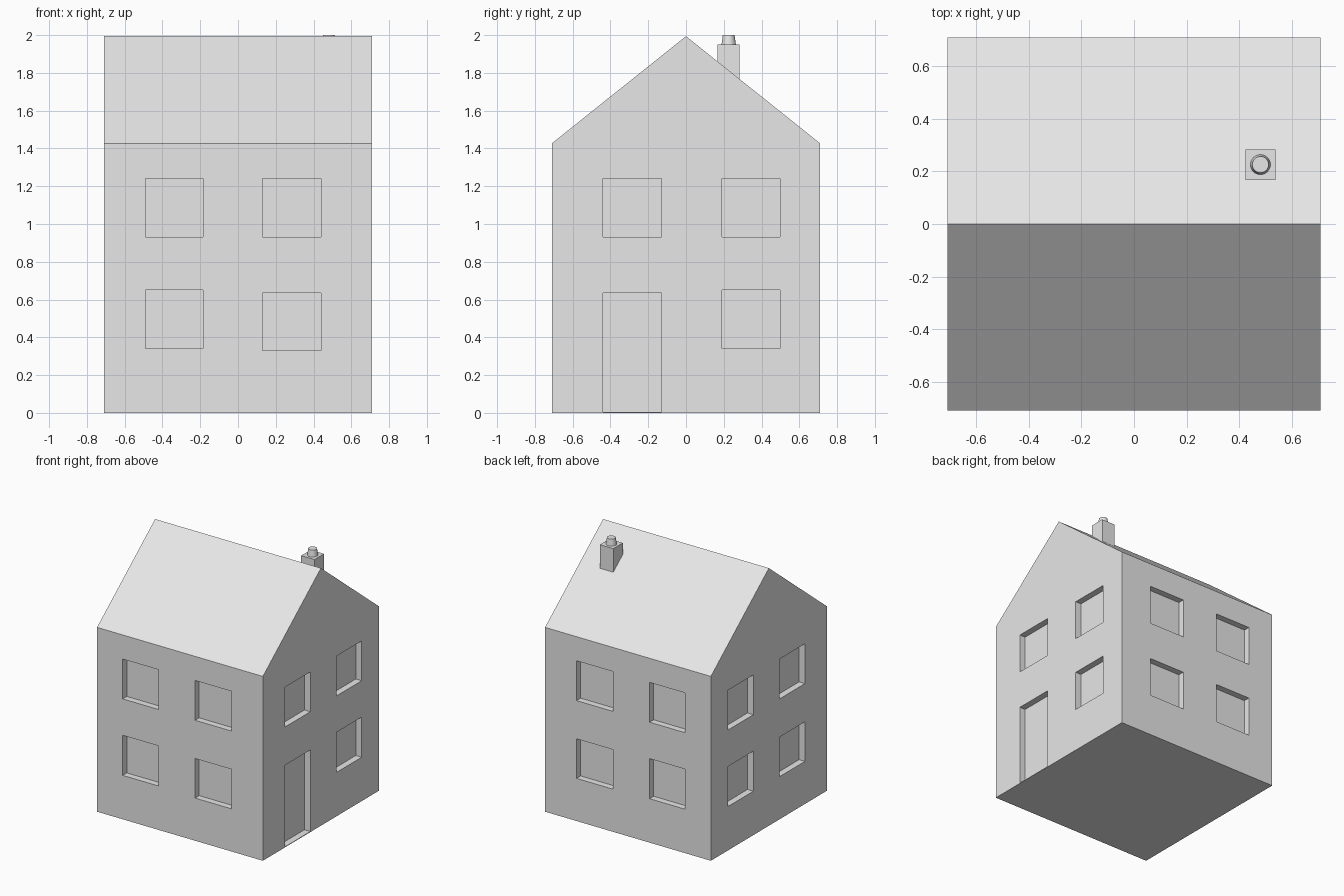
import bpy, bmesh
from mathutils import Matrix

cube = bpy.data.objects.get("Cube")
if cube:
    bpy.data.objects.remove(cube, do_unlink=True)

HALF, EAVE, RIDGE, DEPTH = 0.71, 1.427, 1.994, 0.05

plaster = bpy.data.materials.new("light_grey")
plaster.use_nodes = True
grey = (0.8, 0.8, 0.8, 1)
plaster.diffuse_color = grey
plaster.node_tree.nodes["Principled BSDF"].inputs["Base Color"].default_value = grey


def make_object(name, bm):
    bmesh.ops.recalc_face_normals(bm, faces=bm.faces)
    mesh = bpy.data.meshes.new(name)
    bm.to_mesh(mesh)
    bm.free()
    mesh.materials.append(plaster)
    obj = bpy.data.objects.new(name, mesh)
    bpy.context.scene.collection.objects.link(obj)
    return obj


def add_box(bm, low, high):
    size = [b - a for a, b in zip(low, high)]
    centre = [(a + b) / 2 for a, b in zip(low, high)]
    bmesh.ops.create_cube(bm, size=1, matrix=Matrix.Translation(centre) @ Matrix.Diagonal((*size, 1)))


# House body: gable profile extruded along x
bm = bmesh.new()
profile = [(-HALF, 0), (HALF, 0), (HALF, EAVE), (0, RIDGE), (-HALF, EAVE)]
gable = bm.faces.new([bm.verts.new((-HALF, y, z)) for y, z in profile])
ext = bmesh.ops.extrude_face_region(bm, geom=[gable])
bmesh.ops.translate(bm, vec=(2 * HALF, 0, 0),
                    verts=[v for v in ext["geom"] if isinstance(v, bmesh.types.BMVert)])
house = make_object("house_body", bm)

# Openings as (start, end, bottom, top) along each wall
upper, lower, low_door_side = (0.932, 1.24), (0.34, 0.65), (0.33, 0.636)
long_wall = [(-0.49, -0.185, *upper), (0.13, 0.44, *upper),
             (-0.49, -0.185, *lower), (0.13, 0.44, *low_door_side)]
gable_wall = [(-0.44, -0.13, *upper), (0.19, 0.498, *upper), (0.19, 0.498, *lower)]
window_below = (-0.44, -0.13, *low_door_side)
door = (-0.44, -0.13, 0.005, 0.636)

# Cut the window and door recesses
bm = bmesh.new()
for side in (-1, 1):
    near, far = sorted((side * (HALF - DEPTH), side * (HALF + 0.1)))
    for a, b, bottom, top in long_wall:
        add_box(bm, (a, near, bottom), (b, far, top))
    for a, b, bottom, top in gable_wall + [door if side > 0 else window_below]:
        add_box(bm, (near, a, bottom), (far, b, top))
cutter = make_object("recess_cutter", bm)
cutter.hide_render = True
cut = house.modifiers.new("recesses", "BOOLEAN")
cut.operation = "DIFFERENCE"
cut.solver = "EXACT"
cut.object = cutter
bpy.context.view_layer.objects.active = house
bpy.ops.object.modifier_apply(modifier=cut.name)
bpy.data.objects.remove(cutter, do_unlink=True)

# Chimney stack
bm = bmesh.new()
add_box(bm, (0.424, 0.168, 1.74), (0.538, 0.284, 1.95))
make_object("chimney_stack", bm)

# Tapered chimney pot
bm = bmesh.new()
bmesh.ops.create_cone(bm, cap_ends=True, segments=32, radius1=0.038, radius2=0.031,
                      depth=0.05, matrix=Matrix.Translation((0.481, 0.226, 1.975)))
pot = make_object("chimney_pot", bm)
bpy.ops.object.select_all(action="DESELECT")
pot.select_set(True)
bpy.context.view_layer.objects.active = pot
bpy.ops.object.shade_smooth_by_angle()
